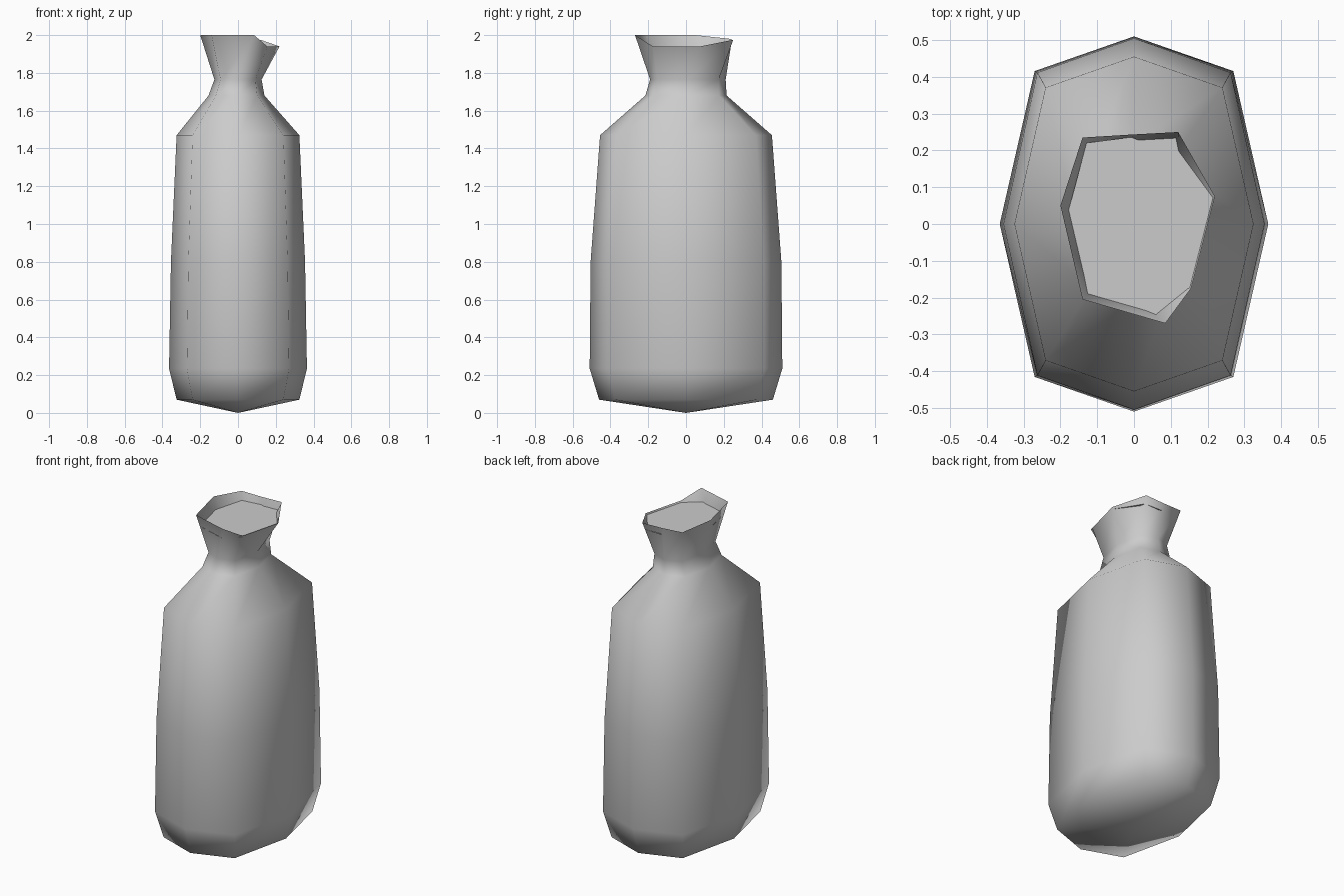
import bpy, bmesh
from mathutils import Vector

cube = bpy.data.objects.get("Cube")
if cube:
    bpy.data.objects.remove(cube, do_unlink=True)

# One plain grey for the whole model
GREY = (0.6, 0.6, 0.6, 1)
grey = bpy.data.materials.new("plain_grey")
grey.use_nodes = True
grey.diffuse_color = GREY
grey.node_tree.nodes["Principled BSDF"].inputs["Base Color"].default_value = GREY


def finish(bm, name):
    mesh = bpy.data.meshes.new(name)
    bm.to_mesh(mesh)
    bm.free()
    mesh.materials.append(grey)
    mesh.shade_smooth()
    obj = bpy.data.objects.new(name, mesh)
    bpy.context.collection.objects.link(obj)


def ring(rx, ry, z, cx=0, cy=0):
    """Eight-sided cross-section, counter-clockwise from the front."""
    dx, dy = 0.74 * rx, 0.815 * ry
    unit = [(0, -ry), (dx, -dy), (rx, 0), (dx, dy),
            (0, ry), (-dx, dy), (-rx, 0), (-dx, -dy)]
    return [Vector((x + cx, y + cy, z)) for x, y in unit]


# Body and neck sections, bottom to top
sections = [
    ring(0.325, 0.46, 0.07),
    ring(0.365, 0.51, 0.235),
    ring(0.355, 0.505, 0.8),
    ring(0.325, 0.455, 1.47),
    ring(0.148, 0.215, 1.68, -0.008),
    ring(0.125, 0.2, 1.765, 0, 0.01),
]

# Uneven, flared mouth
rim = [Vector(p) for p in [
    (0.085, -0.27, 2), (0.155, -0.175, 1.94), (0.22, 0.075, 1.94),
    (0.12, 0.25, 1.975), (-0.01, 0.243, 1.975), (-0.14, 0.235, 1.98),
    (-0.2, 0.05, 2), (-0.14, -0.205, 2)]]

# Bottle shell: bridged sections with a shallow pointed base
bm = bmesh.new()
loops = [[bm.verts.new(p) for p in sec] for sec in sections + [rim]]
for low, high in zip(loops, loops[1:]):
    for i in range(8):
        j = (i + 1) % 8
        bm.faces.new((low[i], low[j], high[j], high[i]))
tip = bm.verts.new((0, 0, 0))
for i in range(8):
    bm.faces.new((tip, loops[0][(i + 1) % 8], loops[0][i]))
finish(bm, "bottle_shell")

# Mouth fill: a level surface just below the rim, resting on the flared wall
LEVEL = 1.93
bm = bmesh.new()
fill = [bm.verts.new(top.lerp(neck, (top.z - LEVEL) / (top.z - neck.z)))
        for top, neck in zip(rim, sections[-1])]
middle = bm.verts.new((0, 0, LEVEL))
for i in range(8):
    bm.faces.new((middle, fill[i], fill[(i + 1) % 8]))
finish(bm, "mouth_fill")
